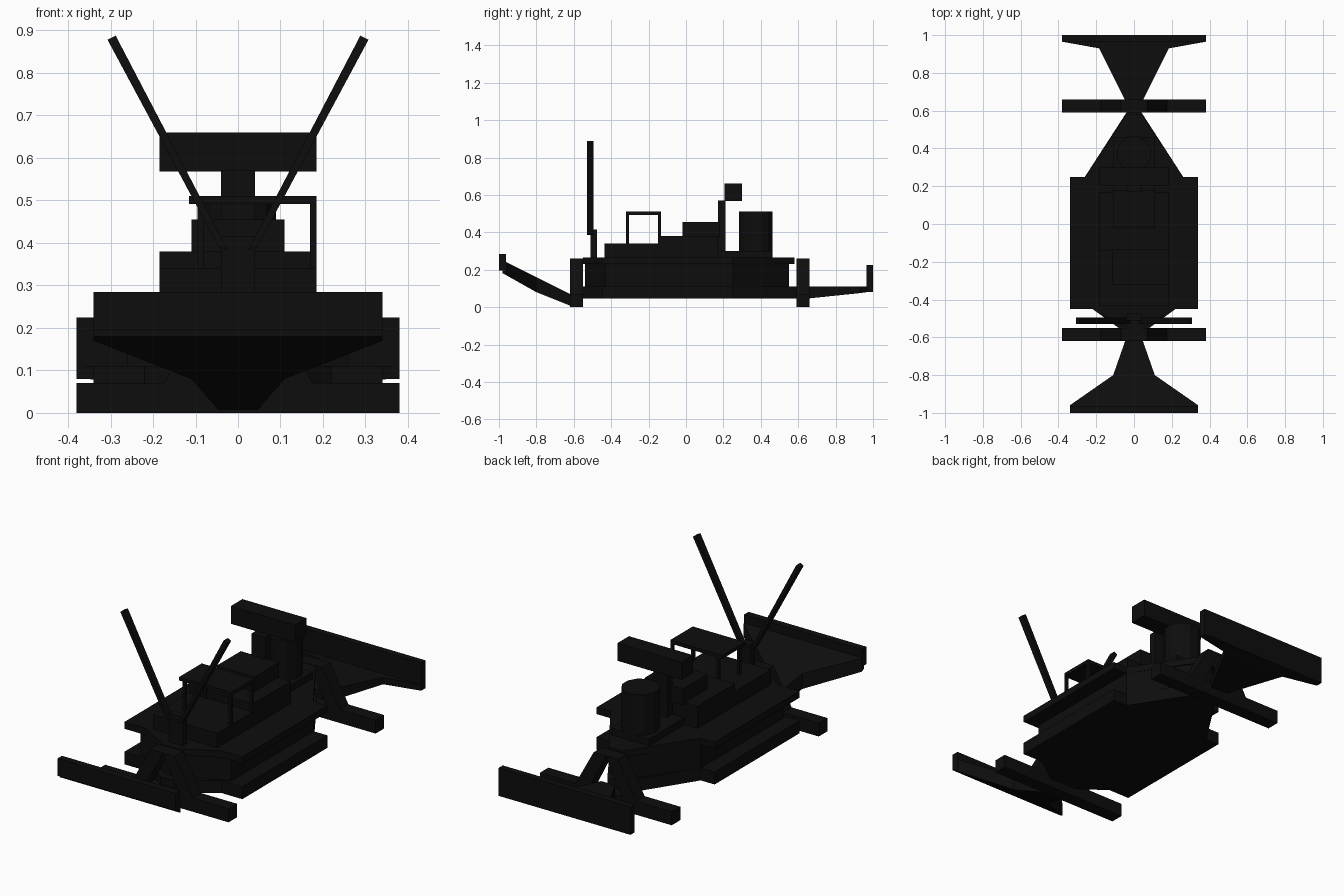
import bpy, bmesh, math

if "Cube" in bpy.data.objects:
    bpy.data.objects.remove(bpy.data.objects["Cube"])

mat = bpy.data.materials.new("black")
mat.diffuse_color = (0.004, 0.004, 0.004, 1)
mat.use_nodes = True
mat.node_tree.nodes["Principled BSDF"].inputs["Base Color"].default_value = mat.diffuse_color


def finish(name, bm):
    bmesh.ops.recalc_face_normals(bm, faces=bm.faces)
    me = bpy.data.meshes.new(name)
    bm.to_mesh(me)
    bm.free()
    me.materials.append(mat)
    ob = bpy.data.objects.new(name, me)
    bpy.context.collection.objects.link(ob)
    return ob


def prism(name, pts, lo, hi, axis="z"):
    """Extrude a 2D outline: (x, y) along z, or (x, z) along y."""
    bm = bmesh.new()
    put = (lambda a, b, h: (a, b, h)) if axis == "z" else (lambda a, b, h: (a, h, b))
    rows = [[bm.verts.new(put(a, b, h)) for a, b in pts] for h in (lo, hi)]
    for r in rows:
        bm.faces.new(r)
    n = len(pts)
    for i in range(n):
        j = (i + 1) % n
        bm.faces.new((rows[0][i], rows[0][j], rows[1][j], rows[1][i]))
    return finish(name, bm)


def box(name, x0, x1, y0, y1, z0, z1):
    return prism(name, [(x0, y0), (x1, y0), (x1, y1), (x0, y1)], z0, z1)


def loft(name, stations):
    """Symmetric blade through (y, half width, bottom, top) stations."""
    bm = bmesh.new()
    rings = [[bm.verts.new(c) for c in ((-w, y, b), (w, y, b), (w, y, t), (-w, y, t))]
             for y, w, b, t in stations]
    bm.faces.new(rings[0])
    bm.faces.new(rings[-1])
    for p, q in zip(rings, rings[1:]):
        for i in range(4):
            j = (i + 1) % 4
            bm.faces.new((p[i], p[j], q[j], q[i]))
    return finish(name, bm)


def outline(half):
    return half + [(-x, y) for x, y in reversed(half)]


# Hull: recessed middle between two wider plates with tapered ends
prism("hull", outline([(.03, -.54), (.2, -.45), (.26, -.43), (.26, .25), (.05, .55)]), .08, .25)
for name, z0, z1, f, r in (("lower_plate", .045, .11, -.58, .59), ("deck_plate", .23, .265, -.55, .58)):
    prism(name, outline([(.04, f), (.22, -.45), (.34, -.45), (.34, .25), (.26, .25), (.04, r)]), z0, z1)

# Stepped superstructure
box("cabin_front", -.185, .185, -.435, -.13, .26, .34)
box("cabin_main", -.185, .185, -.14, .17, .26, .38)
box("upper_cabin", -.11, .11, -.02, .18, .37, .455)
box("turret_base", -.11, .11, .16, .46, .26, .3)

# Round turret
prism("turret", [(.093 * math.cos(math.tau * (i + .5) / 12), .373 + .093 * math.sin(math.tau * (i + .5) / 12))
                 for i in range(12)], .26, .51)

# Crosswise box on its post
box("radar_post", -.04, .04, .17, .21, .26, .57)
box("radar_box", -.185, .185, .205, .3, .568, .66)

# Canopy on thin legs
box("canopy_roof", -.115, .185, -.32, -.135, .492, .51)
for x in (-.095, .17):
    for y in (-.32, -.15):
        box("canopy_leg", x, x + .015, y, y + .015, .33, .5)

# Rods in a V on a short post
box("rod_post", -.04, .04, -.51, -.475, .25, .415)
for s in (-1, 1):
    prism("rod", [(s * .025, .385), (s * .045, .39), (s * .307, .878), (s * .288, .888)], -.53, -.495, "y")

# Runners carried by splayed legs
for y0, y1 in ((-.62, -.55), (.59, .66)):
    box("runner", -.38, .38, y0, y1, 0, .07)
    for s in (-1, 1):
        prism("splayed_leg", [(0, .26), (s * .07, .26), (s * .18, .06), (s * .1, .06)], y0, y1, "y")

# Front ramp with bumper
loft("front_ramp", [(-.6, .04, 0, .06), (-.8, .11, .08, .16), (-.96, .34, .17, .24), (-.98, .34, .18, .25)])
box("front_bumper", -.34, .34, -1, -.963, .195, .285)

# Rear tail blade with end board
loft("rear_tail", [(.64, .04, .045, .11), (.93, .185, .075, .11), (.965, .38, .08, .11), (.99, .38, .08, .11)])
box("rear_board", -.38, .38, .965, 1, .08, .225)
